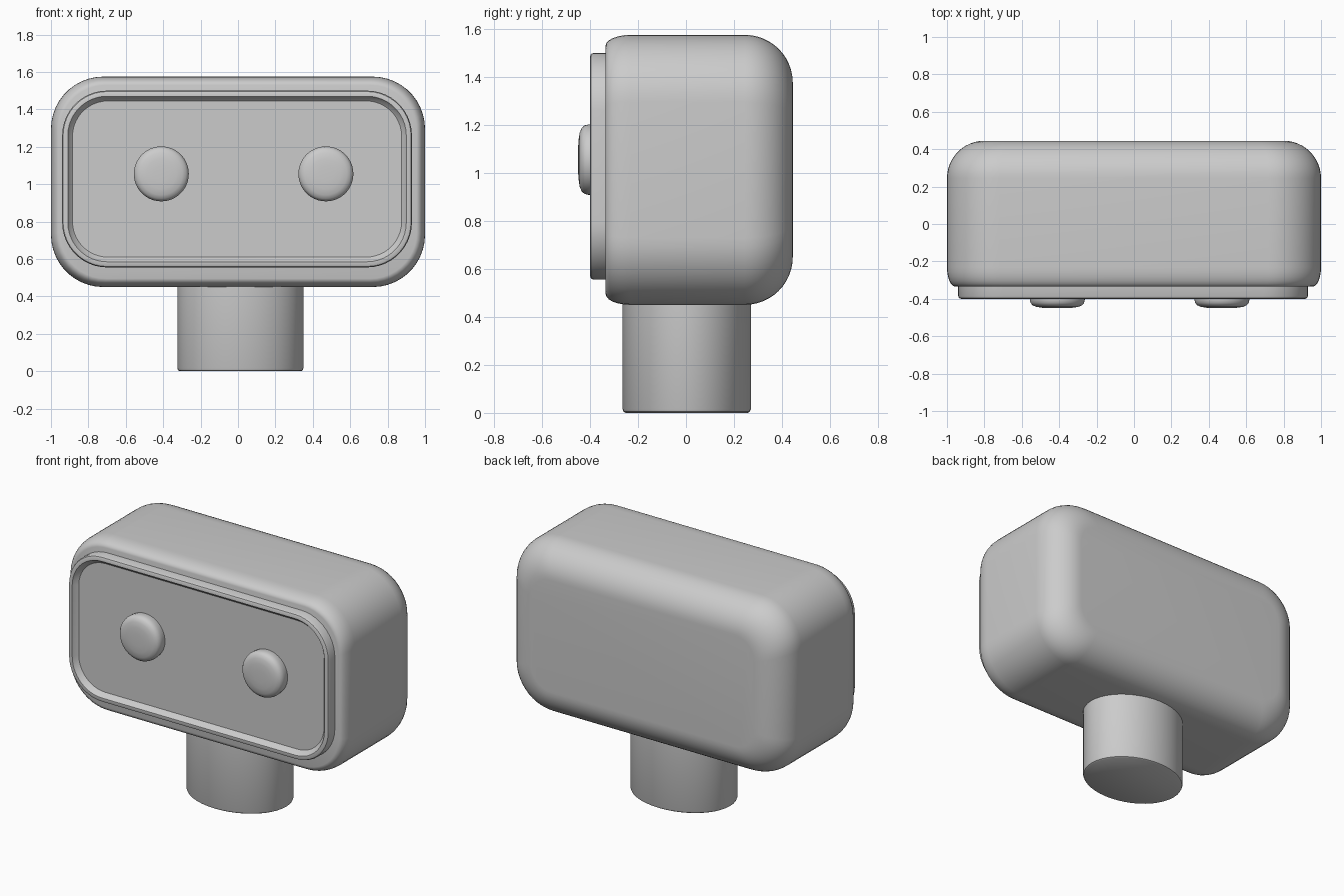
import bpy, bmesh, math
from mathutils import Matrix, Vector

cube = bpy.data.objects.get("Cube")
if cube:
    bpy.data.objects.remove(cube, do_unlink=True)

grey = bpy.data.materials.new("plain grey")
grey.use_nodes = True
colour = (0.6, 0.6, 0.6, 1)
grey.diffuse_color = colour
grey.node_tree.nodes["Principled BSDF"].inputs["Base Color"].default_value = colour


def ring_points(depth, half_w, half_h, rx, rz, steps=12):
    """Rounded rectangle in the xz plane at y = depth."""
    points = []
    for q, (sx, sz) in enumerate([(1, 1), (-1, 1), (-1, -1), (1, -1)]):
        for i in range(steps):
            a = math.pi / 2 * (q + i / (steps - 1))
            points.append(Vector((sx * (half_w - rx) + rx * math.cos(a), depth,
                                  sz * (half_h - rz) + rz * math.sin(a))))
    return points


def loft(name, rings, location, turn=Matrix()):
    """Skin a list of rounded rectangles and cap both ends."""
    bm = bmesh.new()
    loops = [[bm.verts.new(turn @ p) for p in ring_points(*r)] for r in rings]
    for a, b in zip(loops, loops[1:]):
        for i in range(len(a)):
            j = (i + 1) % len(a)
            bm.faces.new((a[i], a[j], b[j], b[i]))
    bm.faces.new(loops[0])
    bm.faces.new(loops[-1])
    bmesh.ops.remove_doubles(bm, verts=bm.verts, dist=0.0001)
    bmesh.ops.recalc_face_normals(bm, faces=bm.faces)
    mesh = bpy.data.meshes.new(name)
    bm.to_mesh(mesh)
    bm.free()
    mesh.materials.append(grey)
    obj = bpy.data.objects.new(name, mesh)
    obj.location = location
    bpy.context.collection.objects.link(obj)
    bpy.ops.object.select_all(action='DESELECT')
    obj.select_set(True)
    bpy.context.view_layer.objects.active = obj
    bpy.ops.object.shade_smooth_by_angle(angle=math.radians(35))
    return obj


def inset_ring(depth, inset, half_w, half_h, radius):
    r = max(radius - inset * 0.7, 0.01)
    return (depth, half_w - inset, half_h - inset, r, r)


# Head: tight rounding at the front, broad rounding at the back
W, H, R = 1.0, 0.5625, 0.28
head = []
for i in range(7):
    a = math.pi / 2 * i / 6
    head.append(inset_ring(-0.23 - 0.105 * math.sin(a), 0.045 * (1 - math.cos(a)), W, H, R))
head.reverse()
for i in range(13):
    a = math.pi / 2 * i / 12
    head.append(inset_ring(0.245 + 0.2 * math.sin(a), 0.2 * (1 - math.cos(a)), W, H, R))
loft("head", head, (0, 0, 1.0125))

# Face plate: raised rim around a shallow recessed panel
plate = [(-0.30, 0, 0.24), (-0.385, 0, 0.24), (-0.396, 0.005, 0.235),
         (-0.40, 0.015, 0.225), (-0.40, 0.03, 0.21), (-0.385, 0.038, 0.205),
         (-0.368, 0.055, 0.19)]
loft("face_plate", [(y, 0.935 - d, 0.4725 - d, r, r) for y, d, r in plate],
     (-0.005, 0, 1.0275))

# Eyes: flattened domes
eye = [(-0.34, 0.140), (-0.385, 0.146), (-0.405, 0.147), (-0.422, 0.143),
       (-0.434, 0.133), (-0.443, 0.113), (-0.448, 0.08), (-0.45, 0.04)]
for side, x in (("right", -0.41), ("left", 0.47)):
    loft(side + "_eye", [(y, r, r, r, r) for y, r in eye], (x, 0, 1.055))

# Neck: oval post with a softened foot
neck = [(0, 0.012), (0.005, 0.004), (0.015, 0), (0.5, 0)]
loft("neck", [(h, 0.337 - d, 0.267 - d, 0.337 - d, 0.267 - d) for h, d in neck],
     (0.0125, 0.003, 0), Matrix.Rotation(math.pi / 2, 4, 'X'))
